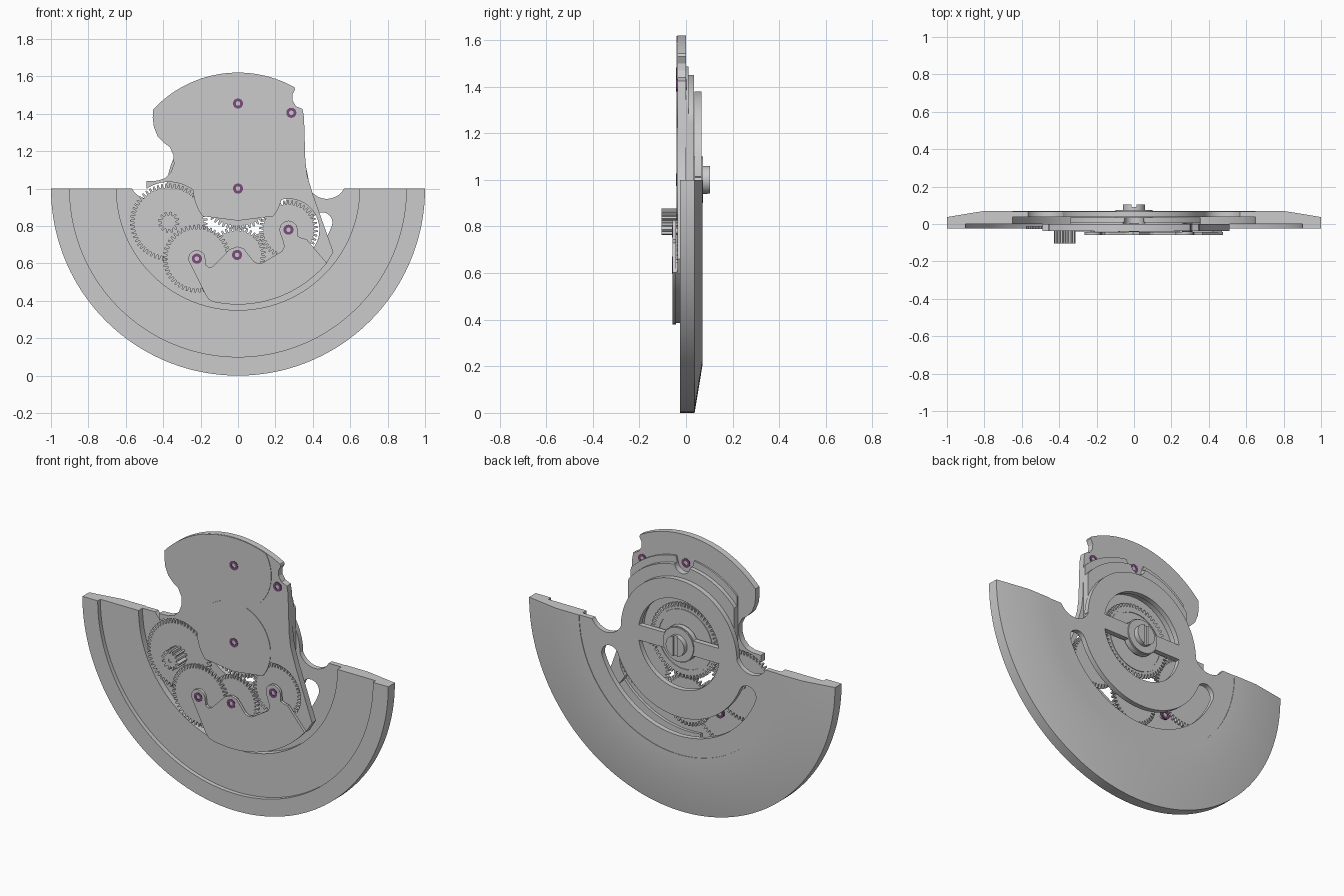
import bpy, bmesh
from math import sin, cos, radians, degrees, asin, pi, hypot

if "Cube" in bpy.data.objects:
    bpy.data.objects.remove(bpy.data.objects["Cube"])


def arc(cx, cz, r, a0, a1, n=32):
    return [(cx + r * cos(radians(a0 + (a1 - a0) * i / n)),
             cz + r * sin(radians(a0 + (a1 - a0) * i / n))) for i in range(n + 1)]


def circle(cx, cz, r, n=48):
    return arc(cx, cz, r, 0, 360, n)[:-1]


def finish(obj, color=None):
    if color:
        mat = bpy.data.materials.get("jewel") or bpy.data.materials.new("jewel")
        mat.diffuse_color = color
        mat.use_nodes = True
        mat.node_tree.nodes["Principled BSDF"].inputs["Base Color"].default_value = mat.diffuse_color
        obj.data.materials.append(mat)
    bpy.ops.object.select_all(action='DESELECT')
    obj.select_set(True)
    bpy.context.view_layer.objects.active = obj
    bpy.ops.object.shade_smooth_by_angle(angle=radians(25))
    return obj


def plate(name, loops, y0, y1, color=None):
    """Flat part in the XZ plane; further loops are holes."""
    cu = bpy.data.curves.new(name, 'CURVE')
    cu.dimensions, cu.fill_mode, cu.extrude = '2D', 'BOTH', (y1 - y0) / 2
    for pts in loops:
        sp = cu.splines.new('POLY')
        sp.points.add(len(pts) - 1)
        for p, (x, z) in zip(sp.points, pts):
            p.co = (x, z, 0, 1)
        sp.use_cyclic_u = True
    tmp = bpy.data.objects.new(name + "_tmp", cu)
    bpy.context.collection.objects.link(tmp)
    bpy.context.view_layer.update()
    me = bpy.data.meshes.new_from_object(tmp.evaluated_get(bpy.context.evaluated_depsgraph_get()))
    bpy.data.objects.remove(tmp)
    for v in me.vertices:
        x, z, d = v.co
        v.co = (x, (y0 + y1) / 2 - d, z)
    bm = bmesh.new()
    bm.from_mesh(me)
    bmesh.ops.remove_doubles(bm, verts=bm.verts, dist=1e-5)
    bmesh.ops.recalc_face_normals(bm, faces=bm.faces)
    bm.to_mesh(me)
    bm.free()
    me.materials.clear()
    me.name = name
    obj = bpy.data.objects.new(name, me)
    bpy.context.collection.objects.link(obj)
    return finish(obj, color)


def gear(name, cx, cz, r, teeth, y0, y1, depth=0.022, hole=0.012):
    pts = []
    for i in range(teeth):
        for f, rr in ((0, r - depth), (.3, r - depth), (.45, r), (.8, r)):
            a = 2 * pi * (i + f) / teeth
            pts.append((cx + rr * cos(a), cz + rr * sin(a)))
    return plate(name, [pts, circle(cx, cz, hole, 24)], y0, y1)


# rotor weight: half-turn sweep of a stepped, bevelled section
section = [(.65, 0), (.9, 0), (.9, -.025), (1, -.025), (1, .037), (.8, .07), (.65, .07)]
bm = bmesh.new()
N = 96
rows = [[bm.verts.new((r * cos(pi + pi * i / N), y, 1 + r * sin(pi + pi * i / N)))
         for r, y in section] for i in range(N + 1)]
k = len(section)
for a, b in zip(rows, rows[1:]):
    for j in range(k):
        bm.faces.new((a[j], a[(j + 1) % k], b[(j + 1) % k], b[j]))
bm.faces.new(rows[0])
bm.faces.new(rows[-1])
bmesh.ops.recalc_face_normals(bm, faces=bm.faces)
me = bpy.data.meshes.new("rotor_weight")
bm.to_mesh(me)
bm.free()
weight = bpy.data.objects.new("rotor_weight", me)
bpy.context.collection.objects.link(weight)
finish(weight)

# rotor plate with hub, side notches, spoke windows and arc slot
notch = arc(.475, 1.05, .105, -28.4, -158, 20)
outline = (arc(0, 1, .652, 180, 360, 80) + notch + arc(0, 1, .38, 2, 178, 64)
           + [(-x, z) for x, z in reversed(notch)])
a0, b0 = degrees(asin(.045 / .265)), degrees(asin(.045 / .105))
window = arc(0, 1, .265, a0, 180 - a0, 40) + arc(0, 1, .105, 180 - b0, b0, 20)
slot = (arc(0, 1, .54, -158, -22, 60) + arc(.485 * cos(radians(22)), 1 - .485 * sin(radians(22)), .055, -22, 158, 12)[1:-1]
        + arc(0, 1, .43, -22, -158, 60)
        + arc(-.485 * cos(radians(22)), 1 - .485 * sin(radians(22)), .055, 22, 202, 12)[1:-1])
plate("rotor_plate", [outline, window, [(x, 2 - z) for x, z in window], slot], .037, .067)
plate("rotor_hub", [circle(0, 1, .1)], .03, .074)
plate("rotor_post", [circle(0, 1, .06)], -.01, .035)

# rotor screw with driver slot
plate("screw_base", [circle(0, 1, .06)], .07, .092)
for s, side in ((0, "right"), (180, "left")):
    plate("screw_head_" + side, [arc(0, 1, .06, s - 78, s + 78, 24)], .09, .104)

# main bridge
right = (arc(0, 1, .62, 137, 61, 50) + [(.305, 1.53), (.29, 1.5), (.292, 1.47), (.31, 1.44), (.345, 1.425),
         (.353, 1.38), (.36, 1.15), (.37, 1.07), (.4, .97), (.51, .66), (.47, .595), (.425, .64)])
lower = (arc(.27, .78, .165, -38, 120, 30) + [(0, .825)]
         + arc(-.37, .82, .215, 18, 124, 30))
left = [(-.49, 1.04), (-.43, 1.042), (-.39, 1.055), (-.36, 1.085), (-.343, 1.13), (-.345, 1.18),
        (-.365, 1.222), (-.4, 1.248), (-.43, 1.28), (-.45, 1.33), (-.456, 1.38)]
jewels_top = [(0, 1.455), (.285, 1.405), (0, 1)]
plate("bridge", [right + lower + left] + [circle(x, z, .026, 24) for x, z in jewels_top], -.037, 0)

# raised round lands on the bridge front
plate("land_center", [arc(0, 1, .24, -38, 218, 64) + [(0, .828)], circle(0, 1, .027, 24)], -.04, -.036)
land = []
for x, z in arc(0, 1.455, .245, -73, 253, 80):
    d = hypot(x, z - 1)
    f = min(1, .618 / d)
    land.append((x * f, 1 + (z - 1) * f))
plate("land_upper", [land, circle(0, 1.455, .027, 24)], -.04, -.036)


# stepped collars behind the bridge, around the hub
def collar(name, r, y0, y1):
    outer = [(max(-.345, min(.355, x)), z) for x, z in arc(0, 1, r, 0, 83, 30)]
    outer += arc(0, 1.455, .05, -5, -175, 16)
    outer += [(max(-.34, min(.355, x)), z) for x, z in arc(0, 1, r, 97, 172, 30)]
    plate(name, [outer + arc(0, 1, .275, 172, 0, 40)], y0, y1)


collar("collar_outer", .49, 0, .01)
collar("collar_inner", .45, .01, .035)

# finger bridge over the gear train
finger = (arc(-.22, .625, .045, 200, 0, 20) + [(-.17, .59), (-.155, .578), (-.135, .583), (-.045, .675), (-.005, .69),
          (.03, .68), (.085, .61), (.105, .6), (.13, .602), (.235, .665), (.247, .69), (.24, .72)]
          + arc(.27, .78, .048, 200, 0, 20) + [(.32, .745), (.34, .735), (.365, .73)]
          + arc(0, 1, .62, -40, -102, 40) + [(-.155, .405), (-.175, .435)])
jewels_low = [(-.22, .625), (-.005, .645), (.27, .78)]
plate("finger_bridge", [finger] + [circle(x, z, .026, 24) for x, z in jewels_low], -.058, -.042)
plate("finger_bridge_foot", [arc(0, 1, .615, -40, -98, 40) + arc(0, 1, .55, -98, -40, 40)], -.043, -.025)

# gear train
gear("gear_left", -.37, .82, .207, 56, -.026, -.01)
gear("gear_second", -.22, .625, .182, 48, -.041, -.028)
gear("gear_middle", -.005, .645, .152, 40, -.022, -.004)
gear("gear_right", .27, .78, .157, 42, -.022, -.004)
gear("gear_center", 0, 1, .22, 56, .001, .016)
plate("gear_center_rim", [circle(0, 1, .185, 64), circle(0, 1, .165, 64)], .015, .02)
gear("pinion", -.37, .82, .057, 12, -.105, -.026, .018)
plate("pinion_shaft", [circle(-.37, .82, .013, 24)], -.1, 0)

# jewels and pivots
purple = (.2, .07, .2, 1)
for i, (x, z) in enumerate(jewels_top + jewels_low):
    low = i >= 3
    front, back = (-.06, .004) if low else (-.042, .003)
    plate(f"jewel_{i}", [circle(x, z, .027, 24), circle(x, z, .012, 24)], front, front + .018, purple)
    if i != 2:
        plate(f"jewel_back_{i}", [circle(x, z, .027, 24), circle(x, z, .012, 24)], back - .012, back, purple)
    plate(f"pivot_{i}", [circle(x, z, .0125, 16)], front + .003, back - .002)
